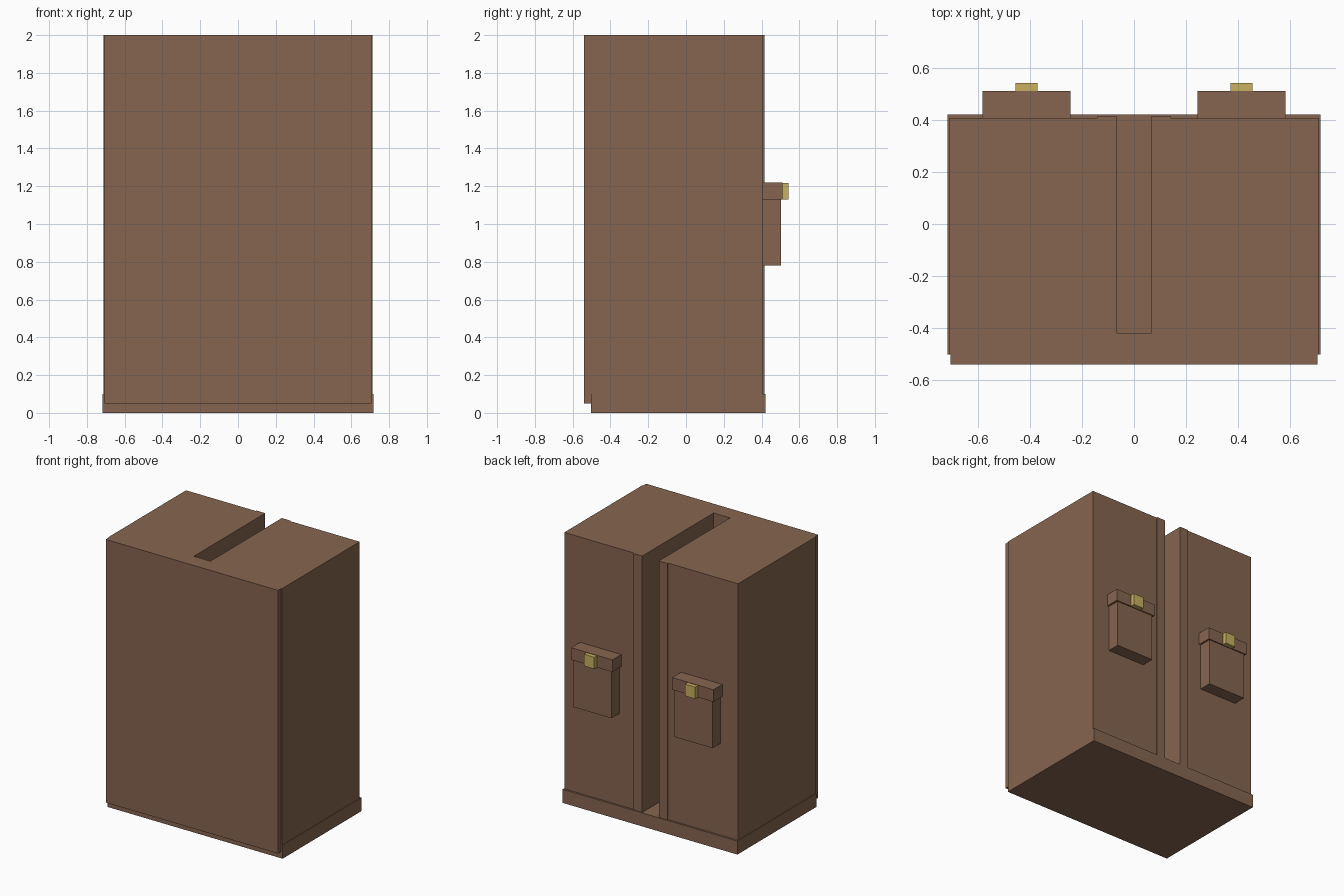
import bpy, bmesh

cube = bpy.data.objects.get("Cube")
if cube:
    bpy.data.objects.remove(cube, do_unlink=True)


def material(name, rgb):
    m = bpy.data.materials.new(name)
    m.use_nodes = True
    m.diffuse_color = (*rgb, 1)
    m.node_tree.nodes["Principled BSDF"].inputs["Base Color"].default_value = (*rgb, 1)
    return m


BROWN = material("brown", (0.238, 0.130, 0.080))
GOLD = material("gold", (0.578, 0.440, 0.117))


def prism(name, outline, z0, z1, mat):
    """Extrude a flat outline from z0 up to z1."""
    bm = bmesh.new()
    face = bm.faces.new([bm.verts.new((x, y, z0)) for x, y in outline])
    top = bmesh.ops.extrude_face_region(bm, geom=[face])["geom"]
    moved = [v for v in top if isinstance(v, bmesh.types.BMVert)]
    bmesh.ops.translate(bm, verts=moved, vec=(0, 0, z1 - z0))
    bmesh.ops.recalc_face_normals(bm, faces=bm.faces)
    mesh = bpy.data.meshes.new(name)
    bm.to_mesh(mesh)
    bm.free()
    mesh.materials.append(mat)
    obj = bpy.data.objects.new(name, mesh)
    bpy.context.collection.objects.link(obj)
    return obj


def box(name, x, y, z, mat):
    return prism(name, [(x[0], y[0]), (x[1], y[0]), (x[1], y[1]), (x[0], y[1])], *z, mat)


# Base plinth and front panel
box("base", (-0.717, 0.717), (-0.502, 0.422), (0, 0.1), BROWN)
box("front_panel", (-0.706, 0.706), (-0.54, -0.502), (0.05, 2), BROWN)

# Body with a deep rear slot, edged by slightly raised strips
half = [(0.712, -0.502), (0.712, 0.408), (0.14, 0.408),
        (0.14, 0.416), (0.068, 0.416), (0.068, -0.42)]
body = half + [(-x, y) for x, y in reversed(half)]
prism("slotted_body", body, 0.1, 2, BROWN)

# Rear pouches with lids and clasps
for side, cx in (("left", 0.414), ("right", -0.414)):
    def part(name, half_width, y, z, mat):
        box(f"{side}_{name}", (cx - half_width, cx + half_width), y, z, mat)

    part("pouch", 0.156, (0.408, 0.503), (0.78, 1.13), BROWN)
    part("pouch_lid", 0.169, (0.408, 0.512), (1.13, 1.22), BROWN)
    part("clasp", 0.042, (0.512, 0.543), (1.13, 1.217), GOLD)
